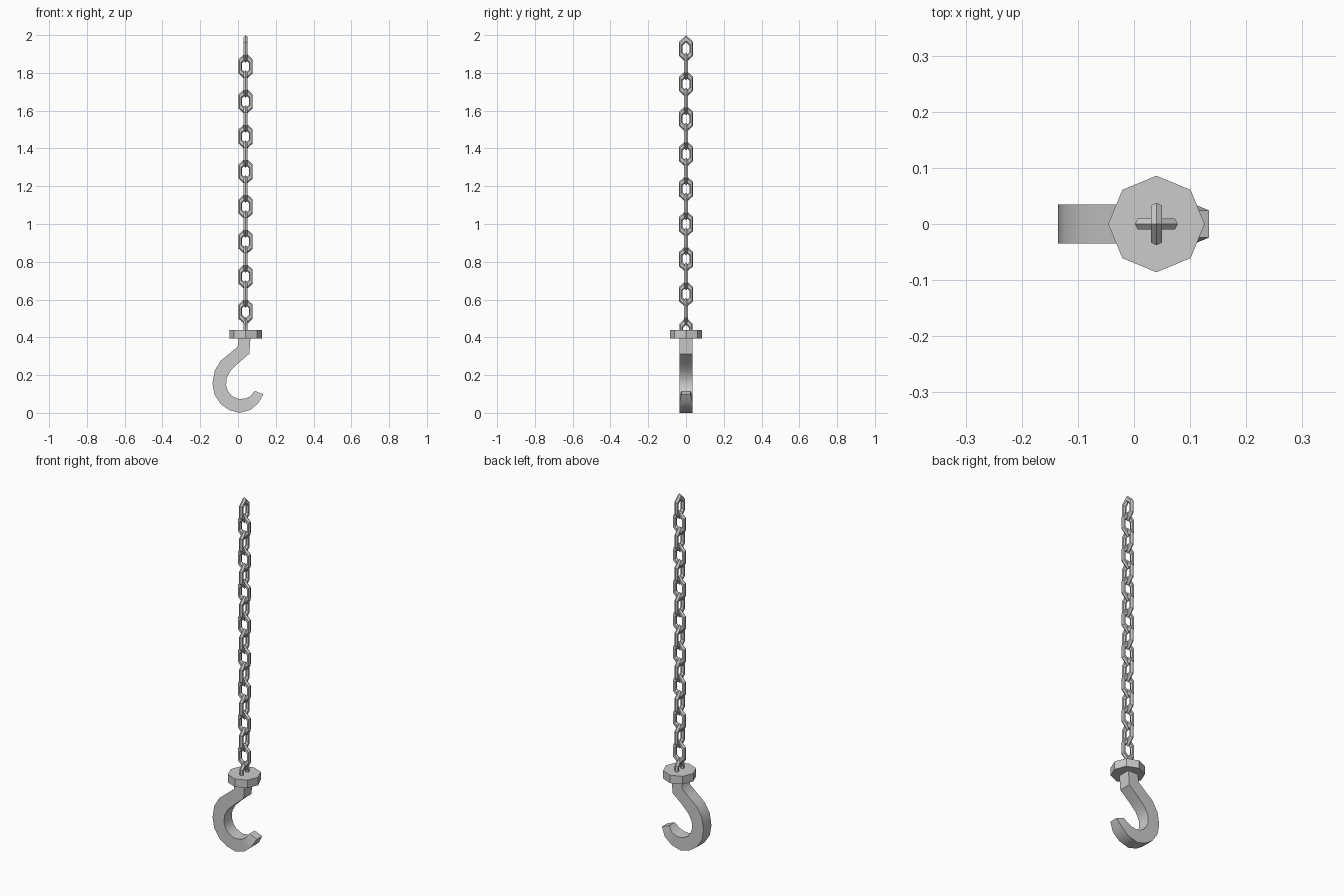
import bpy, bmesh
from math import sin, cos, pi, radians

if "Cube" in bpy.data.objects:
    bpy.data.objects.remove(bpy.data.objects["Cube"])

CX = 0.04  # chain axis


def make_object(name, bm):
    bmesh.ops.recalc_face_normals(bm, faces=bm.faces)
    me = bpy.data.meshes.new(name)
    bm.to_mesh(me)
    bm.free()
    ob = bpy.data.objects.new(name, me)
    bpy.context.collection.objects.link(ob)
    return ob


def skin(bm, rings, closed):
    """Bridge successive vertex rings; cap the ends when open."""
    n, m = len(rings), len(rings[0])
    for i in range(n if closed else n - 1):
        a, b = rings[i], rings[(i + 1) % n]
        for j in range(m):
            k = (j + 1) % m
            bm.faces.new((a[j], a[k], b[k], b[j]))
    if not closed:
        bm.faces.new(rings[0])
        bm.faces.new(rings[-1])


def link(name, z, along_y, width=0.038, height=0.073, wire=0.0115):
    """Six-segment elongated ring with a six-sided wire."""
    bm = bmesh.new()
    big = width / cos(pi / 6)
    stretch = height / big
    rings = []
    for i in range(6):
        a = pi / 2 + i * pi / 3
        ring = []
        for j in range(6):
            b = j * pi / 3
            r = big - wire + wire * cos(b)
            u, w, d = r * cos(a), r * sin(a) * stretch, wire * sin(b)
            p = (CX + d, u, z + w) if along_y else (CX + u, d, z + w)
            ring.append(bm.verts.new(p))
        rings.append(ring)
    skin(bm, rings, True)
    return make_object(name, bm)


# Chain of alternating links
for i in range(16):
    link(f"chain_link_{i + 1:02d}", 1.927 - i * 0.0927, i % 2 == 0)

# Eye set into the collar
link("collar_eye", 0.435, True, width=0.035)

# Octagonal collar
bm = bmesh.new()
rings = [[bm.verts.new((CX + 0.086 * cos(k * pi / 4), 0.086 * sin(k * pi / 4), z))
          for k in range(8)] for z in (0.393, 0.438)]
skin(bm, rings, False)
make_object("collar", bm)

# Hook: outer x, z / inner x, z / half depth
stations = [
    (0.005, 0.400, 0.066, 0.400, 0.035),
    (-0.002, 0.350, 0.060, 0.313, 0.035),
    (-0.050, 0.310, 0.000, 0.262, 0.035),
    (-0.093, 0.275, -0.040, 0.222, 0.035),
    (-0.124, 0.222, -0.060, 0.185, 0.035),
    (-0.135, 0.155, -0.063, 0.145, 0.035),
    (-0.124, 0.095, -0.053, 0.115, 0.035),
    (-0.090, 0.045, -0.035, 0.092, 0.035),
    (-0.045, 0.014, -0.012, 0.079, 0.035),
    (0.008, 0.000, 0.010, 0.073, 0.035),
    (0.066, 0.016, 0.040, 0.077, 0.035),
    (0.108, 0.052, 0.066, 0.088, 0.035),
    (0.134, 0.098, 0.088, 0.117, 0.024),
]
bm = bmesh.new()
rings = [[bm.verts.new(p) for p in
          ((ox, -d, oz), (ox, d, oz), (ix, d, iz), (ix, -d, iz))]
         for ox, oz, ix, iz, d in stations]
skin(bm, rings, False)
hook = make_object("hook", bm)
bpy.context.view_layer.objects.active = hook
hook.select_set(True)
bpy.ops.object.shade_smooth_by_angle(angle=radians(45))
